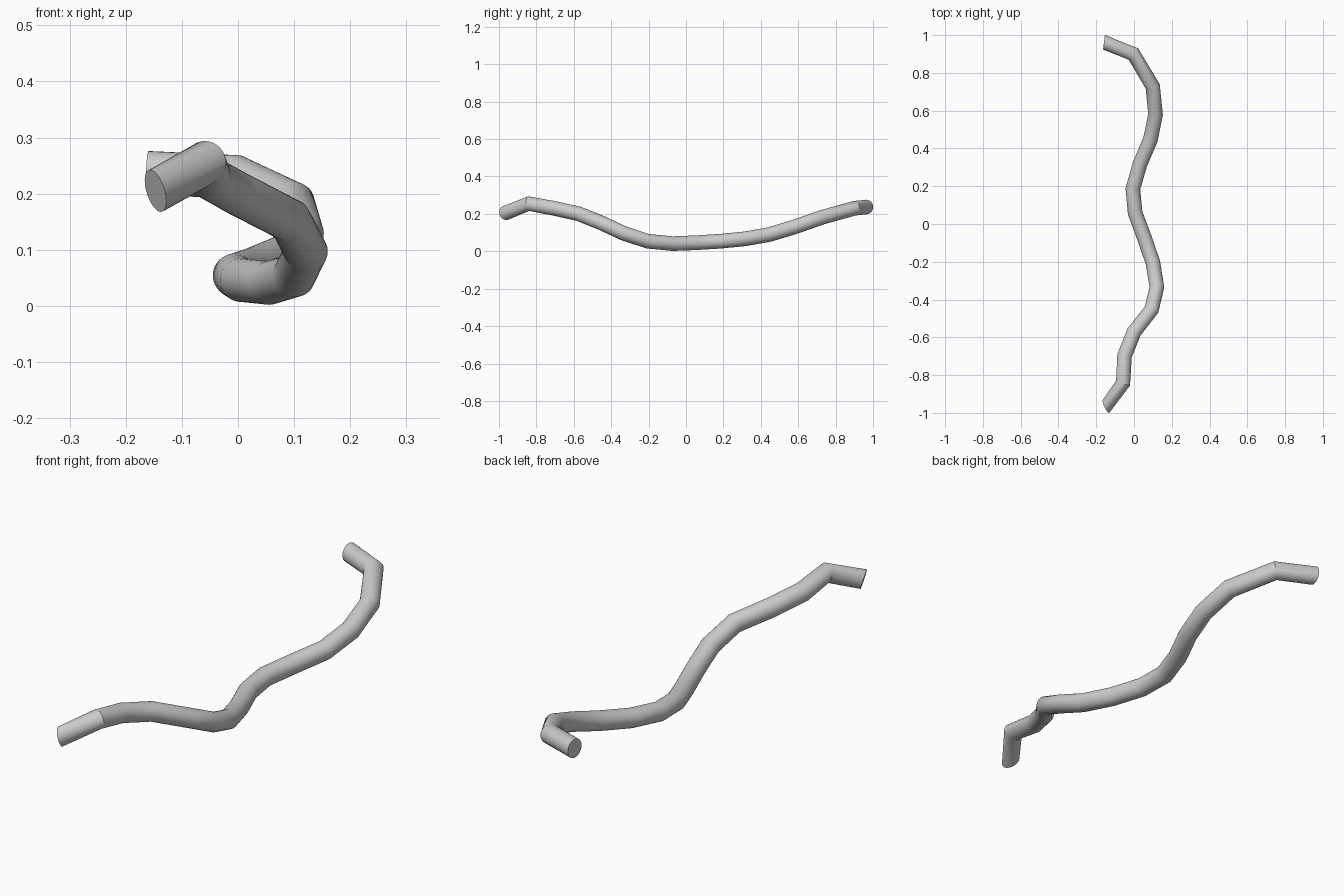
import bpy, bmesh, math
from mathutils import Vector

if "Cube" in bpy.data.objects:
    bpy.data.objects.remove(bpy.data.objects["Cube"])

RADIUS, SIDES = 0.039, 32

# Centre line of the bent tube, front end to back end
path = [Vector(p) for p in (
    (-0.147, -0.964, 0.205), (-0.058, -0.842, 0.255), (-0.05, -0.697, 0.228),
    (0.0, -0.572, 0.20), (0.093, -0.453, 0.152), (0.121, -0.335, 0.097),
    (0.10, -0.205, 0.054), (0.055, -0.073, 0.041), (0.006, 0.058, 0.046),
    (-0.006, 0.186, 0.054), (0.032, 0.318, 0.067), (0.087, 0.447, 0.09),
    (0.114, 0.58, 0.13), (0.099, 0.728, 0.182), (-0.003, 0.9, 0.23),
    (-0.159, 0.962, 0.237))]

# Ring directions: averaged at the bends, slanted cuts at both ends
tangents = [Vector((0.85, 0.40, 0.27))]
for a, b, c in zip(path, path[1:], path[2:]):
    tangents.append((b - a).normalized() + (c - b).normalized())
tangents.append(Vector((-1, 0.12, 0.0)))

bm = bmesh.new()
rings = []
for p, t in zip(path, tangents):
    t.normalize()
    side = t.cross(Vector((0, 0, 1))).normalized()
    up = side.cross(t)
    ring = []
    for i in range(SIDES):
        a = 2 * math.pi * i / SIDES
        ring.append(bm.verts.new(p + RADIUS * (math.cos(a) * side + math.sin(a) * up)))
    rings.append(ring)

# Tube wall and end caps
for r, s in zip(rings, rings[1:]):
    for i in range(SIDES):
        j = (i + 1) % SIDES
        bm.faces.new((r[i], r[j], s[j], s[i]))
bm.faces.new(rings[0])
bm.faces.new(rings[-1])
bmesh.ops.recalc_face_normals(bm, faces=bm.faces)

mesh = bpy.data.meshes.new("bent_tube")
bm.to_mesh(mesh)
bm.free()
tube = bpy.data.objects.new("bent_tube", mesh)
bpy.context.collection.objects.link(tube)
bpy.context.view_layer.objects.active = tube
tube.select_set(True)
bpy.ops.object.shade_smooth_by_angle(angle=math.radians(30))
